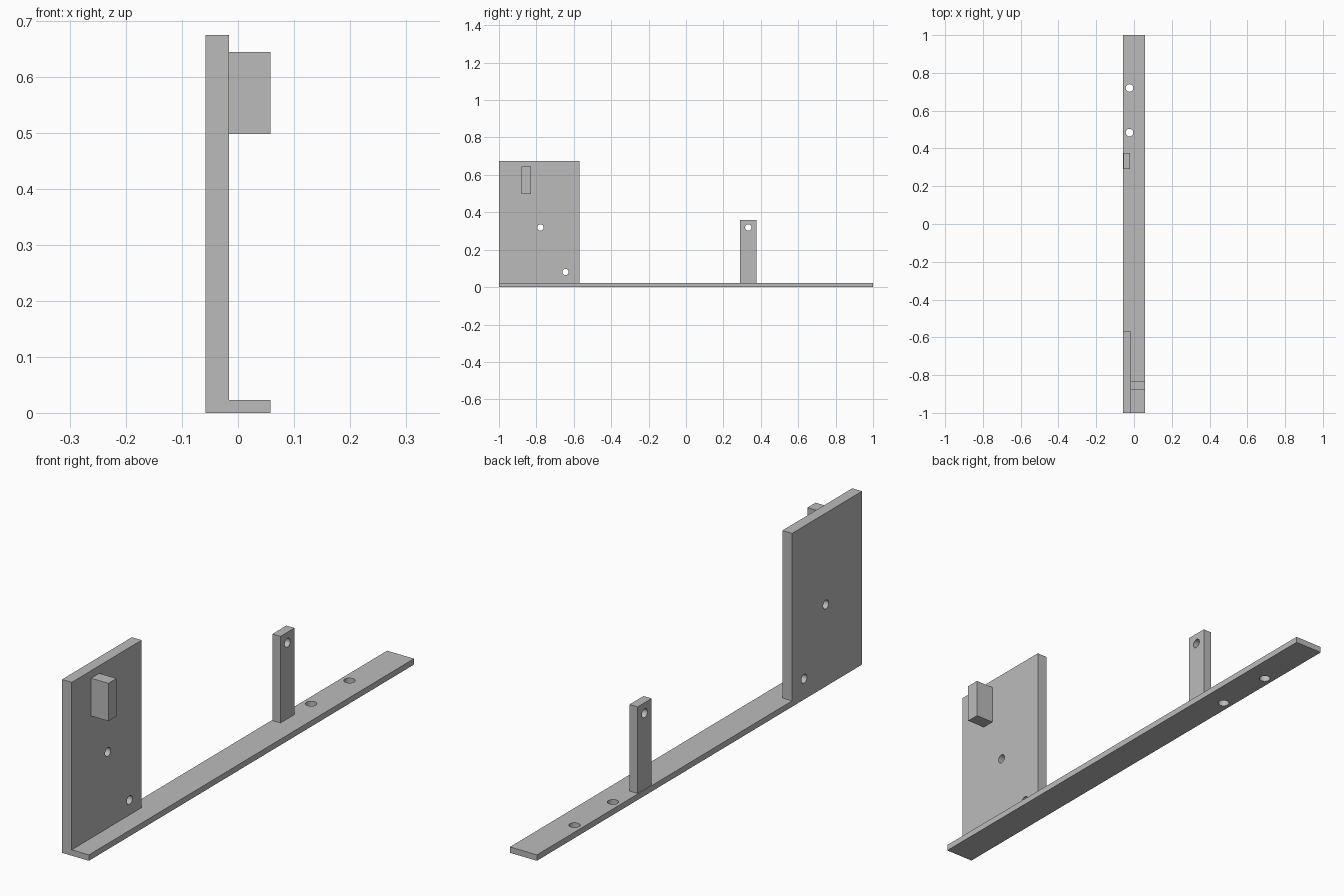
import bpy
from mathutils import Matrix, Vector

cube = bpy.data.objects.get("Cube")
if cube:
    bpy.data.objects.remove(cube, do_unlink=True)

grey = bpy.data.materials.new("plain grey")
grey.use_nodes = True
colour = (0.5, 0.5, 0.5, 1)
grey.diffuse_color = colour
grey.node_tree.nodes["Principled BSDF"].inputs["Base Color"].default_value = colour


def box(name, low, high):
    """Box between two opposite corners."""
    low, high = Vector(low), Vector(high)
    bpy.ops.mesh.primitive_cube_add(size=1)
    ob = bpy.context.object
    ob.name = name
    ob.data.transform(Matrix.Translation((low + high) / 2) @ Matrix.Diagonal((*(high - low), 1)))
    ob.data.materials.append(grey)
    return ob


def drill(ob, centre, radius, axis):
    """Cut a round through hole along the x or z axis."""
    turn = (0, 1.5708, 0) if axis == "x" else (0, 0, 0)
    bpy.ops.mesh.primitive_cylinder_add(vertices=32, radius=radius, depth=0.2,
                                        location=centre, rotation=turn)
    cutter = bpy.context.object
    cutter.name = ob.name + "_hole_cutter"
    cutter.data.materials.append(grey)
    cutter.hide_render = True
    cutter.hide_set(True)
    cutter.display_type = "WIRE"
    cut = ob.modifiers.new("hole", "BOOLEAN")
    cut.operation = "DIFFERENCE"
    cut.solver = "EXACT"
    cut.object = cutter
    bpy.context.view_layer.objects.active = ob
    ob.select_set(True)
    bpy.ops.object.modifier_apply(modifier=cut.name)
    bpy.data.objects.remove(cutter, do_unlink=True)


left, right = -0.058, 0.058
inner = -0.016
floor = 0.023

# Long base strip with two mounting holes
base = box("base_strip", (left, -1, 0), (right, 1, floor))
for y in (0.484, 0.72):
    drill(base, (-0.024, y, 0), 0.02, "z")

# Upright plate with two holes
plate = box("upright_plate", (left, -1, floor), (inner, -0.57, 0.675))
for y, z in ((-0.778, 0.319), (-0.644, 0.081)):
    drill(plate, (-0.04, y, z), 0.017, "x")

# Small block on the inner face of the plate
box("side_block", (inner, -0.88, 0.498), (right, -0.83, 0.645))

# Slim post with one hole
post = box("support_post", (-0.055, 0.29, floor), (-0.02, 0.376, 0.36))
drill(post, (-0.04, 0.333, 0.319), 0.017, "x")
